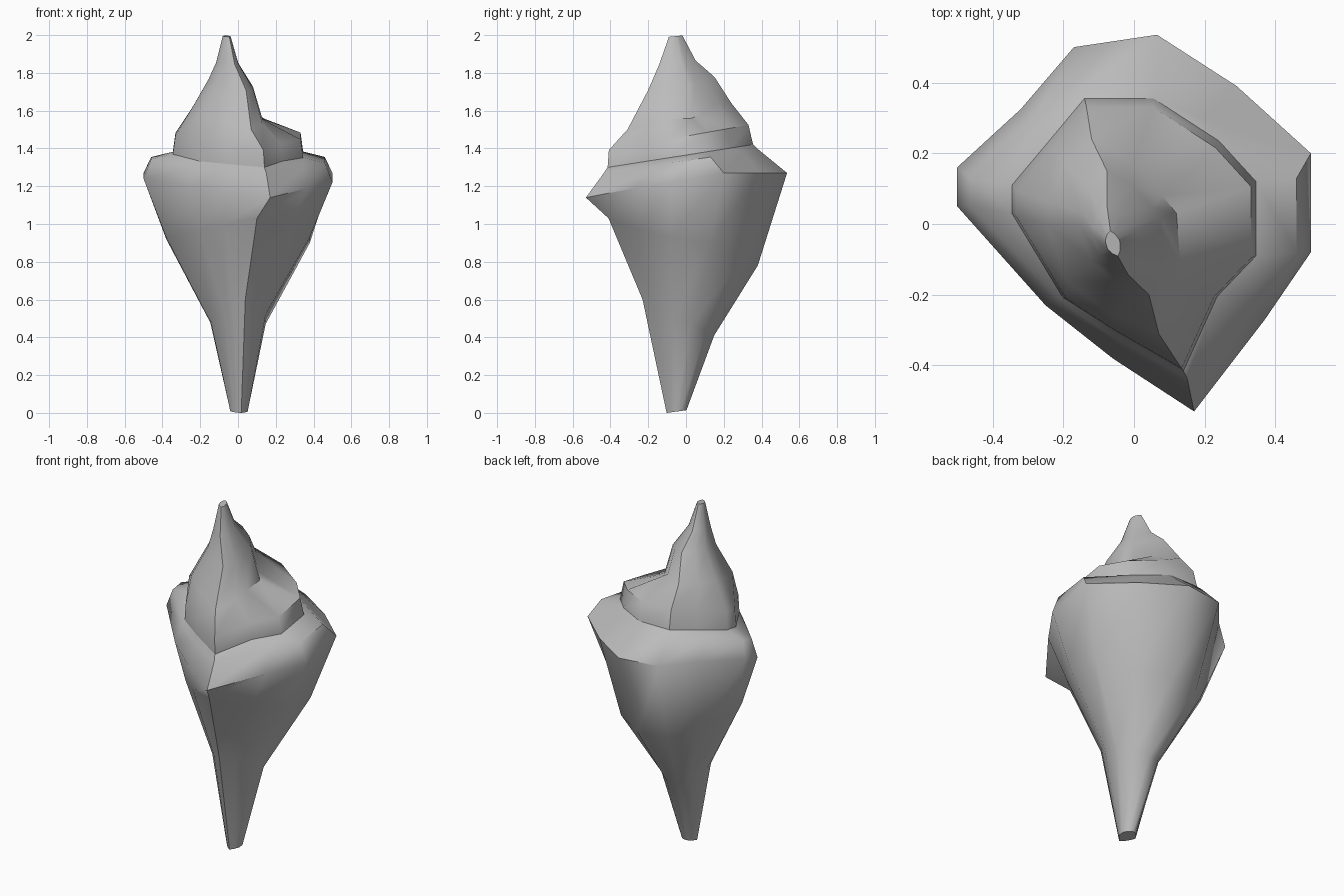
import bpy, bmesh, math

if "Cube" in bpy.data.objects:
    bpy.data.objects.remove(bpy.data.objects["Cube"])

mat = bpy.data.materials.new("shell grey")
mat.diffuse_color = (0.5, 0.5, 0.5, 1)
mat.use_nodes = True
mat.node_tree.nodes["Principled BSDF"].inputs["Base Color"].default_value = mat.diffuse_color

# Every ring has twelve points, counter-clockwise from the pointed front lip.
shoulder = [(.17, -.53, 1.14), (.37, -.27, 1.19), (.5, -.08, 1.22), (.5, .2, 1.27),
            (.29, .39, 1.27), (.065, .535, 1.27), (-.17, .5, 1.27), (-.32, .325, 1.27),
            (-.5, .16, 1.27), (-.5, .05, 1.24), (-.25, -.23, 1.2), (-.06, -.38, 1.17)]
waist = [(.1, -.41, 1.03), (.26, -.25, .97), (.38, -.08, .93), (.38, .13, .9),
         (.22, .29, .8), (.05, .38, .78), (-.13, .36, .78), (-.25, .25, .82),
         (-.38, .1, .92), (-.38, .02, .93), (-.2, -.2, .97), (-.07, -.32, 1.0)]
rim_xy = [(.15, -.435), (.34, -.21), (.46, -.08), (.46, .13), (.19, .3), (.06, .385),
          (-.15, .385), (-.3, .26), (-.46, .13), (-.46, .05), (-.22, -.21), (-.05, -.325)]
seam_xy = [(.14, -.415), (.235, -.205), (.345, -.09), (.345, .12), (.24, .235), (.055, .355),
           (-.14, .355), (-.24, .235), (-.345, .11), (-.345, .03), (-.2, -.21), (-.06, -.3)]
whorl = [(.07, -.31, 1.5), (.13, -.2, 1.53), (.13, -.1, 1.555), (.12, .03, 1.56),
         (.08, .08, 1.58), (0, .17, 1.64), (-.12, .24, 1.64), (-.2, .17, 1.64),
         (-.24, .06, 1.62), (-.245, 0, 1.61), (-.19, -.16, 1.58), (-.06, -.26, 1.54)]


def tilt(ring, z, slope):
    """Lay a flat outline on a plane rising towards the back."""
    return [(p[0], p[1], z + slope * p[1]) for p in ring]


def shrink(ring, centre, to, sx, sy):
    """Scale an outline about one centre and move it to another."""
    return [(to[0] + (p[0] - centre[0]) * sx, to[1] + (p[1] - centre[1]) * sy) for p in ring]


def loft(name, rings, cap_start=False, cap_end=False):
    bm = bmesh.new()
    loops = [[bm.verts.new(p) for p in ring] for ring in rings]
    for a, b in zip(loops, loops[1:]):
        for i in range(len(a)):
            j = (i + 1) % len(a)
            bm.faces.new((a[i], a[j], b[j], b[i]))
    if cap_start:
        bm.faces.new(loops[0][::-1])
    if cap_end:
        bm.faces.new(loops[-1])
    mesh = bpy.data.meshes.new(name)
    bm.to_mesh(mesh)
    bm.free()
    mesh.materials.append(mat)
    ob = bpy.data.objects.new(name, mesh)
    bpy.context.collection.objects.link(ob)
    bpy.ops.object.select_all(action='DESELECT')
    ob.select_set(True)
    bpy.context.view_layer.objects.active = ob
    bpy.ops.object.shade_smooth_by_angle(angle=math.radians(50))
    return ob


# Tapering body whorl with a pointed lip, closed by a sloping ledge
foot = tilt(shrink(waist, (0, 0), (.005, -.048), .12, .133), .014, .14)
neck = tilt(shrink(waist, (0, 0), (0, -.033), .385, .48), .485, -.5)
seam = tilt(seam_xy, 1.365, .157)
loft("body_whorl", [foot, neck, waist, shoulder, tilt(rim_xy, 1.335, .15), seam],
     cap_start=True)

# Coiled spire: short wall, shelf on the right, then a leaning tip
wall = tilt(shrink(seam_xy, (0, 0), (0, -.01), .96, .96), 1.465, .18)
c = (-.0575, -.035)
upper = [(x, y, 1.75 + .15 * y - .15 * (x + .04))
         for x, y in shrink(whorl, c, (-.0375, -.025), .63, .64)]
high = tilt(shrink(whorl, c, (-.057, -.045), .31, .35), 1.86, .1)
tip = tilt(shrink(whorl, c, (-.06, -.055), .11, .13), 2.0, .1)
loft("spire", [seam, wall, whorl, upper, high, tip], cap_end=True)
